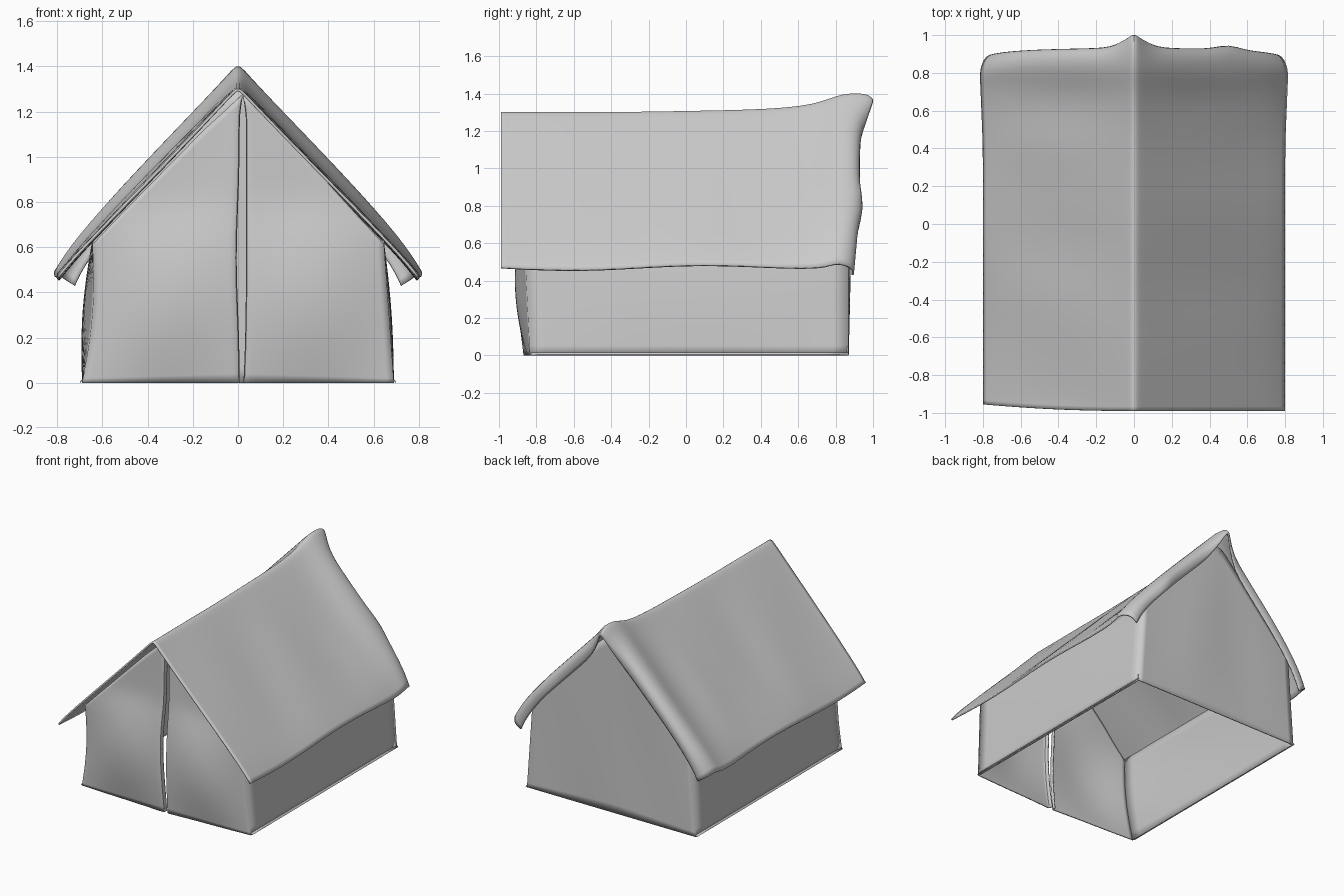
import bpy, math
from math import sin, pi, exp

if "Cube" in bpy.data.objects:
    bpy.data.objects.remove(bpy.data.objects["Cube"])


def sheet(name, us, vs, point, thick=0.012, offset=-1.0):
    """Smooth cloth sheet: grid of point(u, v), subdivided and thickened."""
    verts = [point(u, v) for u in us for v in vs]
    n = len(vs)
    faces = [(i * n + j, (i + 1) * n + j, (i + 1) * n + j + 1, i * n + j + 1)
             for i in range(len(us) - 1) for j in range(n - 1)]
    me = bpy.data.meshes.new(name)
    me.from_pydata(verts, [], faces)
    ob = bpy.data.objects.new(name, me)
    bpy.context.collection.objects.link(ob)
    sub = ob.modifiers.new("smooth", 'SUBSURF')
    sub.levels = sub.render_levels = 1
    sub.boundary_smooth = 'PRESERVE_CORNERS'
    sol = ob.modifiers.new("cloth", 'SOLIDIFY')
    sol.thickness, sol.offset = thick, offset
    bpy.ops.object.select_all(action='DESELECT')
    ob.select_set(True)
    bpy.context.view_layer.objects.active = ob
    bpy.ops.object.shade_smooth_by_angle(angle=math.radians(40))
    return ob


def steps(n, a=0.0, b=1.0):
    return [a + (b - a) * i / n for i in range(n + 1)]


def roof_z(x):
    return 1.315 - 1.04 * max(0.012, abs(x)) + 0.05 * max(0, abs(x) - 0.64)


# Roof: (y, lift) stations; the back swells and folds down over the gable
stations = [(-0.99, 0), (-0.95, 0), (-0.75, 0), (-0.55, 0), (-0.35, 0), (-0.15, 0.003),
            (0.05, 0.006), (0.25, 0.01), (0.42, 0.016), (0.56, 0.026), (0.68, 0.043),
            (0.77, 0.072), (0.835, 0.097), (0.885, 0.09), (0.915, 0.055),
            (0.922, 0.005), (0.905, -0.05)]
half = [0.02, 0.06, 0.15, 0.27, 0.4, 0.52, 0.625, 0.75, 0.87, 0.95, 1.0]
ts = [-t for t in reversed(half)] + [0] + half


def roof_point(i, t):
    y, lift = stations[i]
    a = abs(t)
    x = 0.80 * t
    back = max(0, (y - 0.4) / 0.52)
    fold = max(0, i - 12) / 4
    mid = 4 * a * (1 - a)
    z = roof_z(x) + lift * (1 - 0.35 * a ** 3 - 0.4 * a ** 10)
    # soft folds running down the slopes and a wavy eave
    if y < 0.8:
        z += 0.012 * mid * sin(8 * y + 2 * t) + 0.008 * mid * sin(17 * y - t)
        z += a ** 6 * 0.014 * sin(4.5 * y + 1.2)
    z -= 0.02 * a ** 12
    x += 0.02 * t * a ** 2 * back
    # pinched ridge tip, small bump, rounded tucked-in back corners, skewed front edge
    y += fold ** 0.5 * (0.075 * exp(-(x / 0.07) ** 2) + 0.035 * exp(-((x - 0.5) / 0.06) ** 2)
                        + 0.02 * (1 - a))
    z += 0.10 * exp(-(x / 0.06) ** 2) * fold ** 1.5
    z -= 0.03 * a ** 6 * fold
    y -= 0.05 * a ** 6 * back ** 2 * (1 - 0.8 * fold)
    x *= 1 - 0.12 * a ** 4 * fold ** 1.5
    if y < -0.9:
        y += 0.035 * max(0, -t) ** 2
    return (x, y, z)


sheet("roof", range(len(stations)), list(reversed(ts)), roof_point, 0.012)


# Front door flaps, meeting at a narrow wavy slit with hems curled inwards
def flap(side):
    def point(u, v):
        hem = 0.0
        if u < 0:
            hem, u = -u, 0.0
        height = min(1.27, 1.282 - 1.03 * 0.65 * u)
        z = v * height
        if side > 0:
            slit = 0.036 - 0.012 * (1 - v) ** 6
        else:
            slit = 0.008 - 0.014 * exp(-((z - 0.55) / 0.3) ** 2)
        if z > 1.2:
            slit = 0.021
        edge = side * (0.69 - 0.045 * min(1, z / 0.63))
        if side < 0:
            edge += 0.025 * sin(pi * min(1, z / 0.63)) * u ** 2
        x = slit + (edge - slit) * u
        y = -0.835 - 0.035 * (1 - u)
        y -= 0.06 * sin(pi * min(1, z / 0.8)) * (1 - u ** 4) * (0.5 + 0.5 * sin(pi * u))
        y -= 0.03 * u ** 3 * min(1, z / 0.63)
        y += 0.007 * sin(7 * z + 6 * u) * u * (1 - u)
        return (x, y + hem, z)
    return point


flap_u = [-0.035, 0, 0.04] + steps(9, 0.12, 1.0)
sheet("door_flap_right", flap_u, steps(16), flap(1), 0.008)
sheet("door_flap_left", list(reversed(flap_u)), steps(16), flap(-1), 0.008)


# Side walls, leaning in slightly towards the eaves
def side_wall(side):
    def point(u, v):
        z = 0.63 * v
        x = 0.69 - 0.045 * v + 0.012 * sin(pi * v) * sin(pi * u)
        if side < 0:
            x -= 0.025 * sin(pi * v) * (1 - u) ** 3
            x += 0.012 * sin(pi * v) * sin(pi * u)
        y = -0.835 - 0.03 * v * (1 - u) + 1.705 * u
        return (side * x, y, z)
    return point


sheet("side_wall_right", steps(10), steps(6), side_wall(1), 0.008)
sheet("side_wall_left", steps(10, 1, 0), steps(6), side_wall(-1), 0.008)


# Back gable wall
def back_point(u, v):
    z = v * (roof_z(0.65 * u) + 0.02)
    x = u * (0.69 - 0.045 * min(1, z / 0.63))
    y = 0.87 + 0.02 * v * (1 - abs(u)) + 0.006 * sin(5 * u) * sin(pi * v) * (1 - u * u)
    return (x, y, z)


sheet("back_wall", steps(16, 1, -1), steps(10), back_point, 0.008)


# Thin hem along the open base, one strip per side
def hem(name, a, b, out):
    sheet(name, steps(6), [0, 0.5, 1],
          lambda u, v: (a[0] + (b[0] - a[0]) * u + out[0] * (1 - v),
                        a[1] + (b[1] - a[1]) * u + out[1] * (1 - v), 0.004 + 0.012 * v), 0.006)


hem("base_hem_right", (0.69, -0.83), (0.69, 0.87), (0.01, 0))
hem("base_hem_left", (-0.69, 0.87), (-0.69, -0.83), (-0.01, 0))
